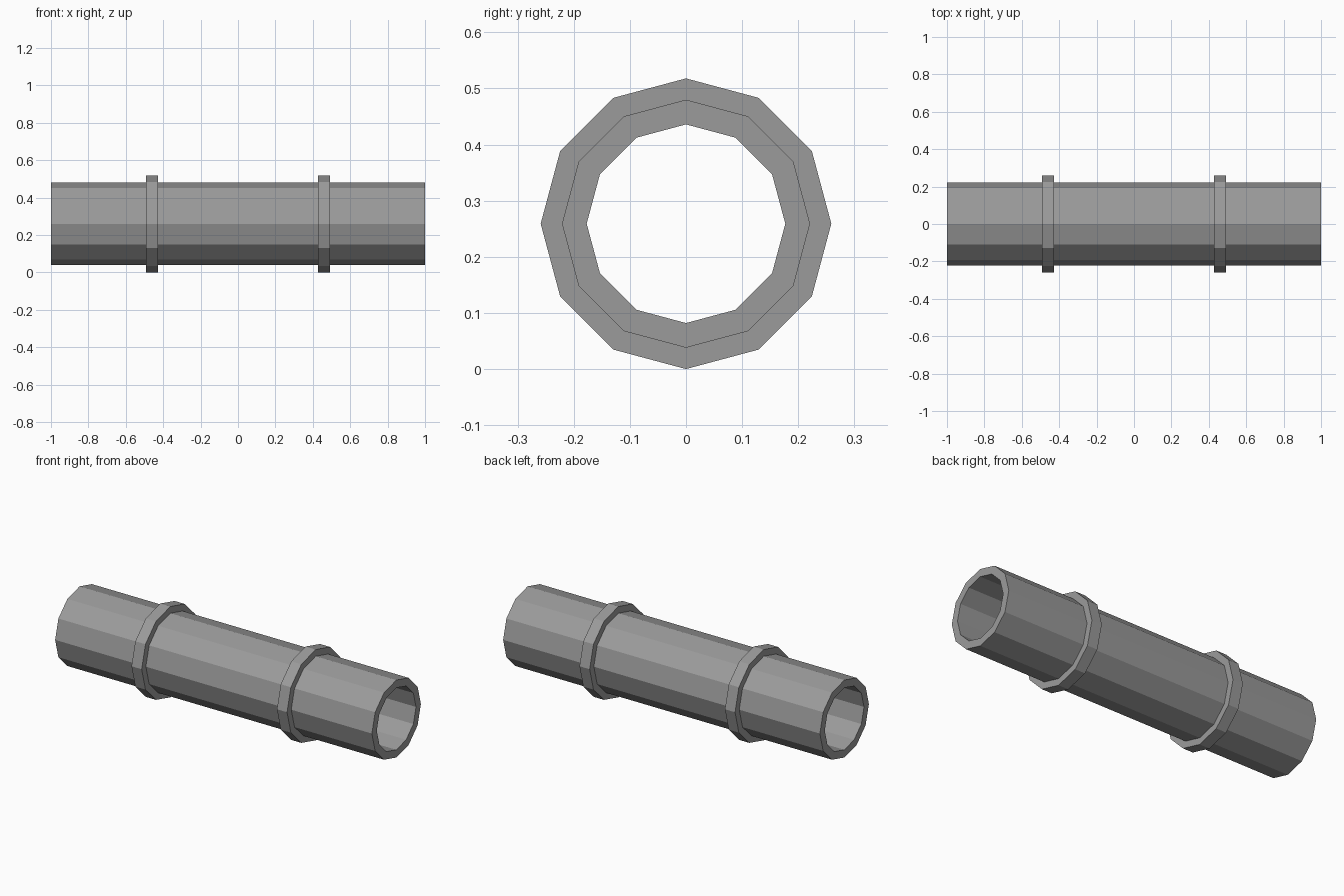
import bpy
import bmesh
from math import cos, sin, tau

SIDES = 12
AXIS_Z = 0.259

cube = bpy.data.objects.get("Cube")
if cube:
    bpy.data.objects.remove(cube, do_unlink=True)


def make_material(name, colour):
    mat = bpy.data.materials.new(name)
    mat.use_nodes = True
    mat.diffuse_color = colour
    mat.node_tree.nodes["Principled BSDF"].inputs["Base Color"].default_value = colour
    return mat


def make_ring(name, x_start, x_end, inner, outer, mat):
    """Hollow faceted ring along x, with a corner pointing straight up."""
    profile = [(x_start, inner), (x_start, outer), (x_end, outer), (x_end, inner)]
    bm = bmesh.new()
    loops = []
    for x, r in profile:
        angles = [tau * i / SIDES for i in range(SIDES)]
        loops.append([bm.verts.new((x, r * sin(a), r * cos(a))) for a in angles])
    for k, loop in enumerate(loops):
        following = loops[(k + 1) % len(loops)]
        for i in range(SIDES):
            j = (i + 1) % SIDES
            bm.faces.new((loop[i], loop[j], following[j], following[i]))
    bmesh.ops.recalc_face_normals(bm, faces=bm.faces)
    mesh = bpy.data.meshes.new(name)
    bm.to_mesh(mesh)
    bm.free()
    mesh.materials.append(mat)
    obj = bpy.data.objects.new(name, mesh)
    obj.location.z = AXIS_Z
    bpy.context.collection.objects.link(obj)
    return obj


grey = make_material("grey metal", (0.33, 0.33, 0.33, 1))

# Main open pipe
make_ring("pipe", -1, 1, 0.177, 0.221, grey)

# Raised collars, seated slightly into the pipe wall
for side, centre in (("right", -0.459), ("left", 0.459)):
    make_ring(side + "_collar", centre - 0.032, centre + 0.032, 0.21, 0.259, grey)
